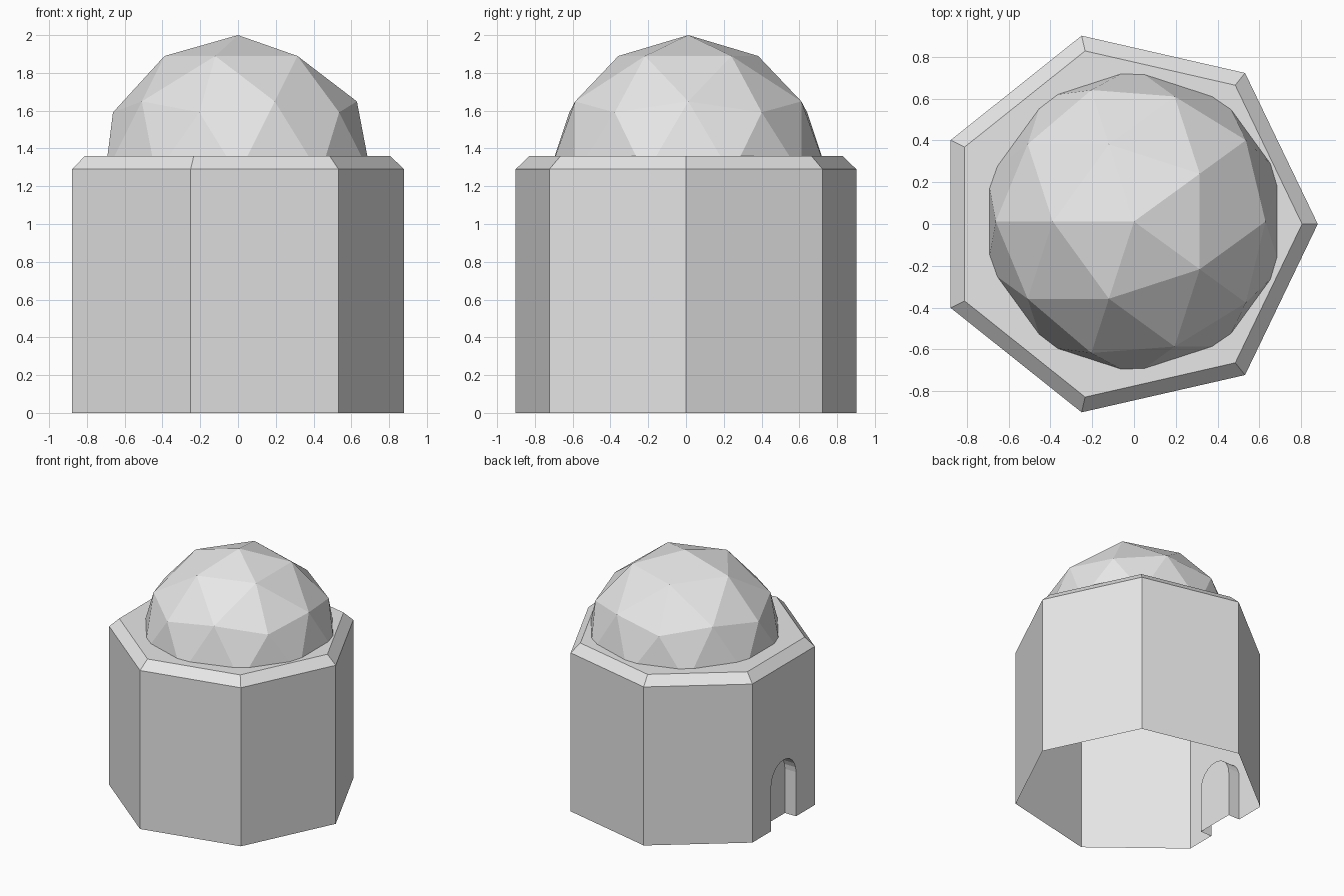
import bpy, bmesh
from math import pi, cos, sin
from mathutils import Matrix

cube = bpy.data.objects.get("Cube")
if cube:
    bpy.data.objects.remove(cube, do_unlink=True)

stone = bpy.data.materials.new("pale_stone")
stone.use_nodes = True
COLOUR = (0.8, 0.8, 0.8, 1)
stone.diffuse_color = COLOUR
stone.node_tree.nodes["Principled BSDF"].inputs["Base Color"].default_value = COLOUR

SIDES = 7
CENTRE_X = -0.045
WALL_TOP, ROOF = 1.29, 1.36
DOOR_HALF, DOOR_SPRING, DOOR_DEPTH = 0.16, 0.36, 0.1
DOOR_SIDE = 3


def finish(name, bm):
    """Turn a bmesh into a flat shaded object."""
    bmesh.ops.remove_doubles(bm, verts=bm.verts, dist=0.0005)
    bmesh.ops.recalc_face_normals(bm, faces=bm.faces)
    mesh = bpy.data.meshes.new(name)
    bm.to_mesh(mesh)
    bm.free()
    mesh.materials.append(stone)
    obj = bpy.data.objects.new(name, mesh)
    bpy.context.collection.objects.link(obj)
    return obj


def add_face(bm, points):
    return bm.faces.new([bm.verts.new(p) for p in points])


def ring(radius, z):
    return [(CENTRE_X + radius * cos(2 * pi * k / SIDES),
             radius * sin(2 * pi * k / SIDES), z) for k in range(SIDES)]


def arch(x, steps=12):
    """Round-headed door outline, running from +y to -y."""
    curve = [(x, DOOR_HALF * cos(pi * i / steps),
              DOOR_SPRING + DOOR_HALF * sin(pi * i / steps)) for i in range(steps + 1)]
    return [(x, DOOR_HALF, 0)] + curve + [(x, -DOOR_HALF, 0)]


# Seven-sided open-bottomed wall with a chamfered roof rim
base, eave, top = ring(0.925, 0), ring(0.925, WALL_TOP), ring(0.85, ROOF)
wall_x = base[DOOR_SIDE][0]
outer, inner = arch(wall_x), arch(wall_x + DOOR_DEPTH)
bm = bmesh.new()
for k in range(SIDES):
    n = (k + 1) % SIDES
    doorway = outer if k == DOOR_SIDE else []
    add_face(bm, [base[k]] + doorway + [base[n], eave[n], eave[k]])
    add_face(bm, [eave[k], eave[n], top[n], top[k]])
add_face(bm, top)

# Recessed doorway: jambs, arch soffit and back panel
for i in range(len(outer) - 1):
    add_face(bm, [outer[i], outer[i + 1], inner[i + 1], inner[i]])
add_face(bm, inner)
finish("tower_wall", bm)

# Faceted dome, its lower half trimmed away inside the roof
bm = bmesh.new()
bmesh.ops.create_icosphere(bm, subdivisions=2, radius=0.74,
                           matrix=Matrix.Rotation(pi, 4, "Z"))
bmesh.ops.bisect_plane(bm, geom=bm.verts[:] + bm.edges[:] + bm.faces[:],
                       plane_co=(0, 0, 0.05), plane_no=(0, 0, 1), clear_inner=True)
dome = finish("dome", bm)
dome.location = (0, 0.012, 1.26)
